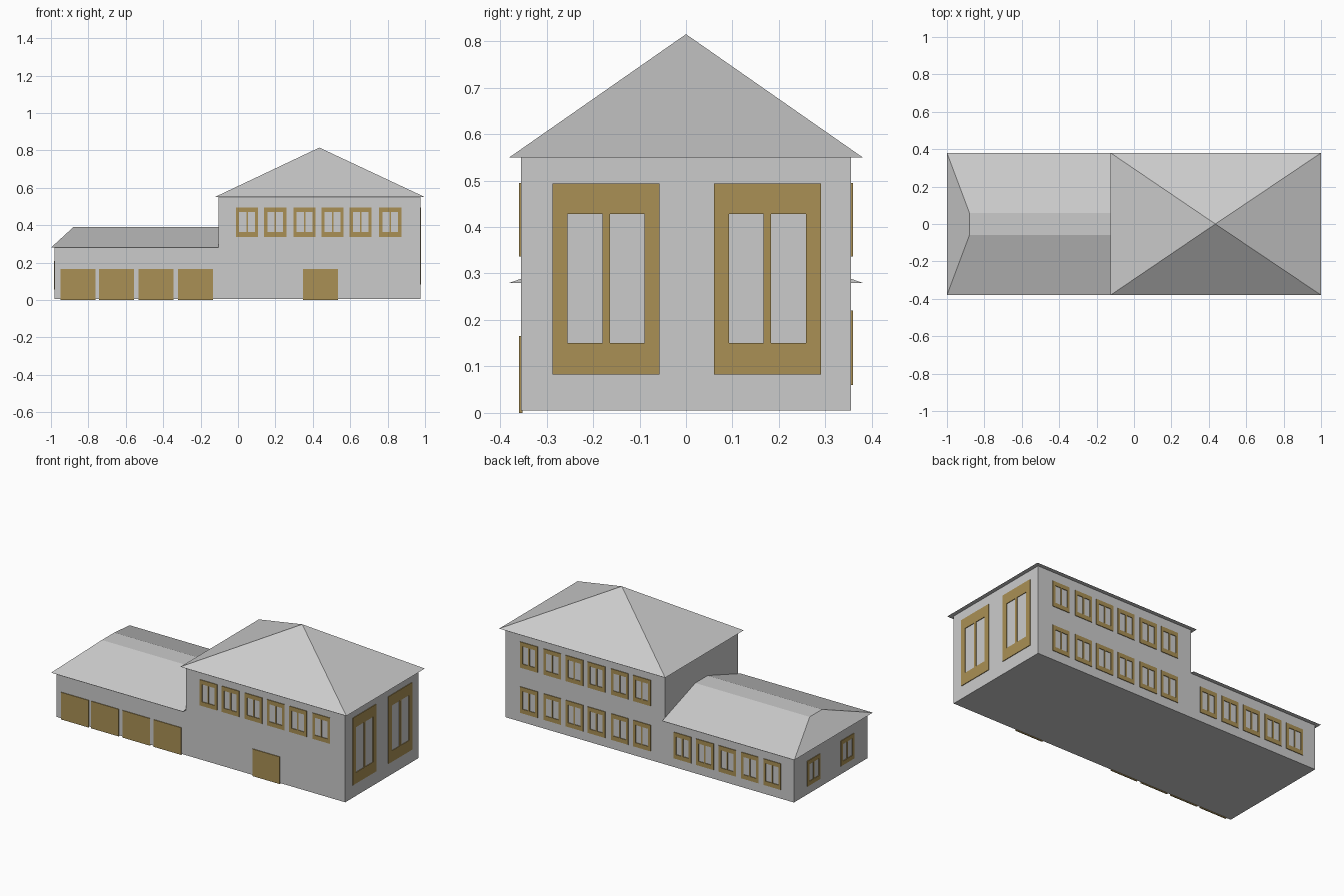
import bpy, bmesh
from mathutils import Vector

if "Cube" in bpy.data.objects:
    bpy.data.objects.remove(bpy.data.objects["Cube"])

brown = bpy.data.materials.new("brown_trim")
brown.diffuse_color = (0.4, 0.28, 0.09, 1)
brown.use_nodes = True
brown.node_tree.nodes["Principled BSDF"].inputs["Base Color"].default_value = brown.diffuse_color


def finish(name, bm, mat=None):
    bmesh.ops.recalc_face_normals(bm, faces=bm.faces[:])
    me = bpy.data.meshes.new(name)
    bm.to_mesh(me)
    bm.free()
    ob = bpy.data.objects.new(name, me)
    bpy.context.collection.objects.link(ob)
    if mat:
        me.materials.append(mat)
    return ob


def extrude(bm, faces, vec):
    res = bmesh.ops.extrude_face_region(bm, geom=faces, use_keep_orig=True)
    verts = [g for g in res["geom"] if isinstance(g, bmesh.types.BMVert)]
    bmesh.ops.translate(bm, verts=verts, vec=vec)


def frustum_roof(name, base, top, z0, z1):
    """Closed hipped roof: base and top are (x0, x1, y0, y1)."""
    bm = bmesh.new()
    rings = []
    for (x0, x1, y0, y1), z in ((base, z0), (top, z1)):
        rings.append([bm.verts.new((x, y, z)) for x, y in
                      ((x0, y0), (x1, y0), (x1, y1), (x0, y1))])
    lo, hi = rings
    bm.faces.new(lo)
    bm.faces.new(hi)
    for i in range(4):
        j = (i + 1) % 4
        bm.faces.new((lo[i], lo[j], hi[j], hi[i]))
    bmesh.ops.remove_doubles(bm, verts=bm.verts[:], dist=1e-4)
    return finish(name, bm)


def panels(name, wall, normal, starts, width, rows, panes=True, depth=0.004):
    """Row of framed windows (or solid doors) standing proud of a wall."""
    n = Vector(normal)
    along = Vector((0, 1, 0)) if n.x else Vector((1, 0, 0))
    us = (0, 0.14, 0.465, 0.535, 0.86, 1) if panes else (0, 1)
    vs = (0, 0.165, 0.84, 1) if panes else (0, 1)
    bm = bmesh.new()
    for z0, z1 in rows:
        for s in starts:
            g = [[bm.verts.new(n * wall + along * (s + u * width)
                               + Vector((0, 0, z0 + v * (z1 - z0))))
                  for u in us] for v in vs]
            faces = [bm.faces.new((g[j][i], g[j][i + 1], g[j + 1][i + 1], g[j + 1][i]))
                     for j in range(len(vs) - 1) for i in range(len(us) - 1)
                     if not (panes and j == 1 and i in (1, 3))]
            extrude(bm, faces, n * depth)
    return finish(name, bm, brown)


# Walls: stepped profile extruded front to back
bm = bmesh.new()
profile = [(-0.98, 0.005), (0.975, 0.005), (0.975, 0.55),
           (-0.105, 0.55), (-0.105, 0.28), (-0.98, 0.28)]
face = bm.faces.new([bm.verts.new((x, -0.355, z)) for x, z in profile])
extrude(bm, [face], (0, 0.71, 0))
finish("walls", bm)

# Roofs
frustum_roof("main_roof", (-0.125, 1.0, -0.38, 0.38), (0.435, 0.435, 0, 0), 0.55, 0.815)
frustum_roof("wing_roof", (-1.0, -0.105, -0.38, 0.38), (-0.88, -0.105, -0.06, 0.06), 0.28, 0.39)

# Windows
main_x = [-0.01, 0.14, 0.297, 0.447, 0.597, 0.755]
wing_x = [-0.285 - 0.152 * i for i in range(5)]
upper, lower = (0.337, 0.495), (0.06, 0.22)
panels("front_windows", 0.355, (0, -1, 0), main_x, 0.118, [upper])
panels("back_main_windows", 0.355, (0, 1, 0), main_x, 0.118, [upper, lower])
panels("back_wing_windows", 0.355, (0, 1, 0), wing_x, 0.118, [lower])
panels("right_windows", 0.975, (1, 0, 0), [-0.287, 0.06], 0.23, [(0.083, 0.494)])
panels("left_windows", 0.98, (-1, 0, 0), [-0.223, 0.102], 0.128, [(0.055, 0.21)])

# Garage doors and front door
panels("doors", 0.352, (0, -1, 0), [-0.948, -0.743, -0.532, -0.32, 0.348], 0.186,
       [(0, 0.166)], panes=False, depth=0.007)
